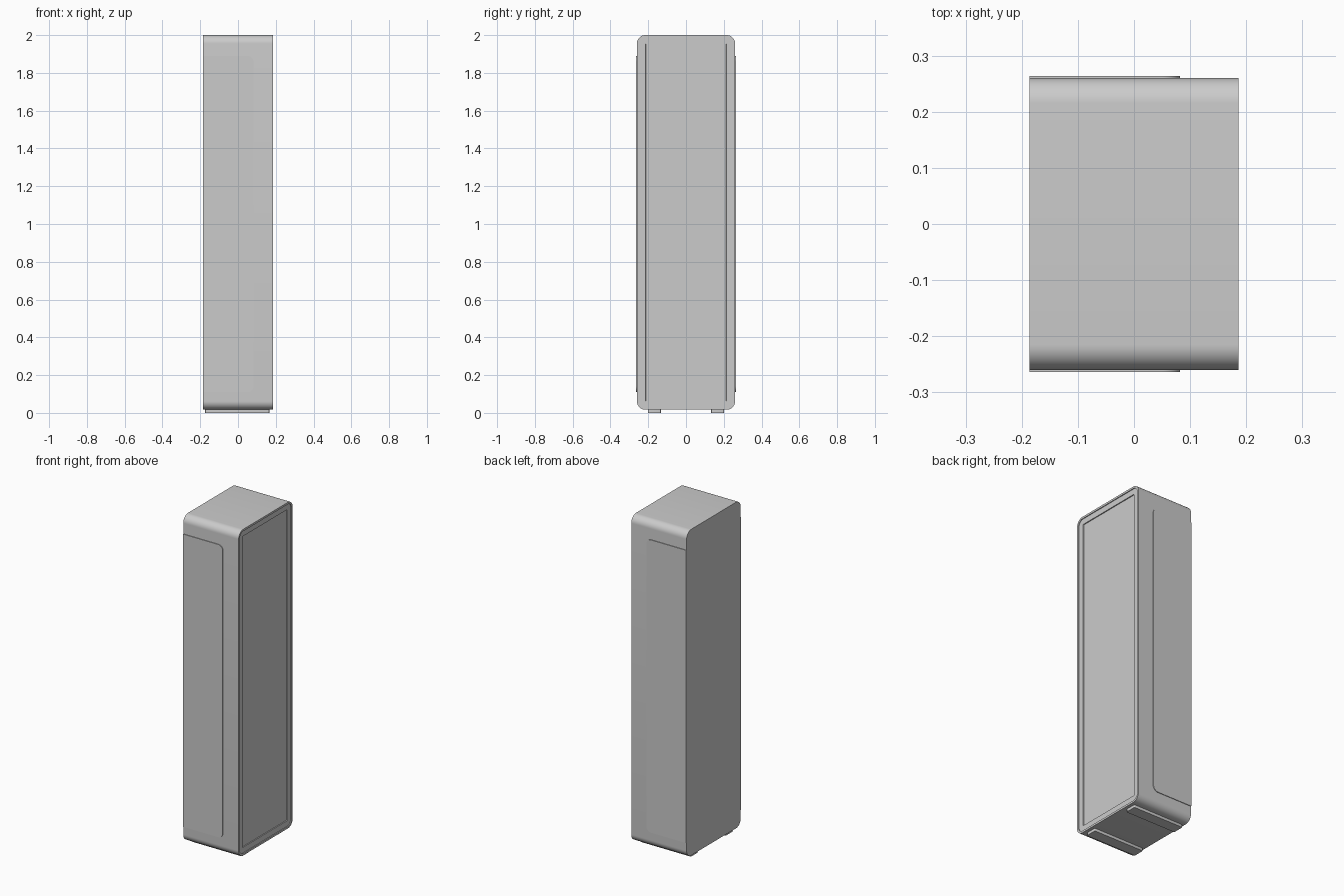
import bpy, bmesh
from math import cos, sin, pi

if "Cube" in bpy.data.objects:
    bpy.data.objects.remove(bpy.data.objects["Cube"])


def rounded_rect(u0, u1, v0, v1, radii, steps=10):
    """Counter-clockwise outline; radii run right-top, left-top, left-bottom, right-bottom."""
    corners = [(u1, v1, -1, -1), (u0, v1, 1, -1), (u0, v0, 1, 1), (u1, v0, -1, 1)]
    pts = []
    for i, ((u, v, su, sv), r) in enumerate(zip(corners, radii)):
        if r == 0:
            pts.append((u, v))
            continue
        for k in range(steps + 1):
            a = (i + k / steps) * pi / 2
            pts.append((u + su * r + r * cos(a), v + sv * r + r * sin(a)))
    return pts


def loft(name, rings):
    """Skin a stack of matching outlines and cap both ends."""
    bm = bmesh.new()
    loops = [[bm.verts.new(p) for p in ring] for ring in rings]
    n = len(loops[0])
    for a, b in zip(loops, loops[1:]):
        for i in range(n):
            j = (i + 1) % n
            bm.faces.new((a[i], a[j], b[j], b[i]))
    bm.faces.new(loops[0])
    bm.faces.new(loops[-1])
    bmesh.ops.recalc_face_normals(bm, faces=bm.faces)
    mesh = bpy.data.meshes.new(name)
    bm.to_mesh(mesh)
    bm.free()
    obj = bpy.data.objects.new(name, mesh)
    bpy.context.collection.objects.link(obj)
    bpy.ops.object.select_all(action='DESELECT')
    obj.select_set(True)
    bpy.context.view_layer.objects.active = obj
    bpy.ops.object.shade_smooth_by_angle()
    return obj


# Cabinet body: rounded tube along x, with a rim and stepped recess on the +x end
W, Z0, Z1 = 0.26, 0.017, 2.0
sections = [(-0.186, 0, 0.045), (0.186, 0, 0.045), (0.186, 0.012, 0.033),
            (0.181, 0.012, 0.033), (0.181, 0.046, 0.003), (0.176, 0.047, 0.003)]
loft("cabinet_body", [
    [(x, y, z) for y, z in rounded_rect(-W + d, W - d, Z0 + d, Z1 - d, [r] * 4)]
    for x, d, r in sections])

# Thin raised side panels, rounded only at their +x corners
panel = rounded_rect(-0.186, 0.082, 0.11, 1.89, [0.032, 0, 0, 0.032])
for side, label in ((-1, "front"), (1, "back")):
    loft(label + "_side_panel",
         [[(x, side * y, z) for x, z in panel] for y in (0.255, 0.264)])

# Two long base feet
for side, label in ((-1, "front"), (1, "back")):
    foot = rounded_rect(-0.174, 0.166, -0.034, 0.034, [0.006] * 4, 4)
    loft(label + "_foot",
         [[(x, side * 0.167 + y, z) for x, y in foot] for z in (0.0, 0.022)])
